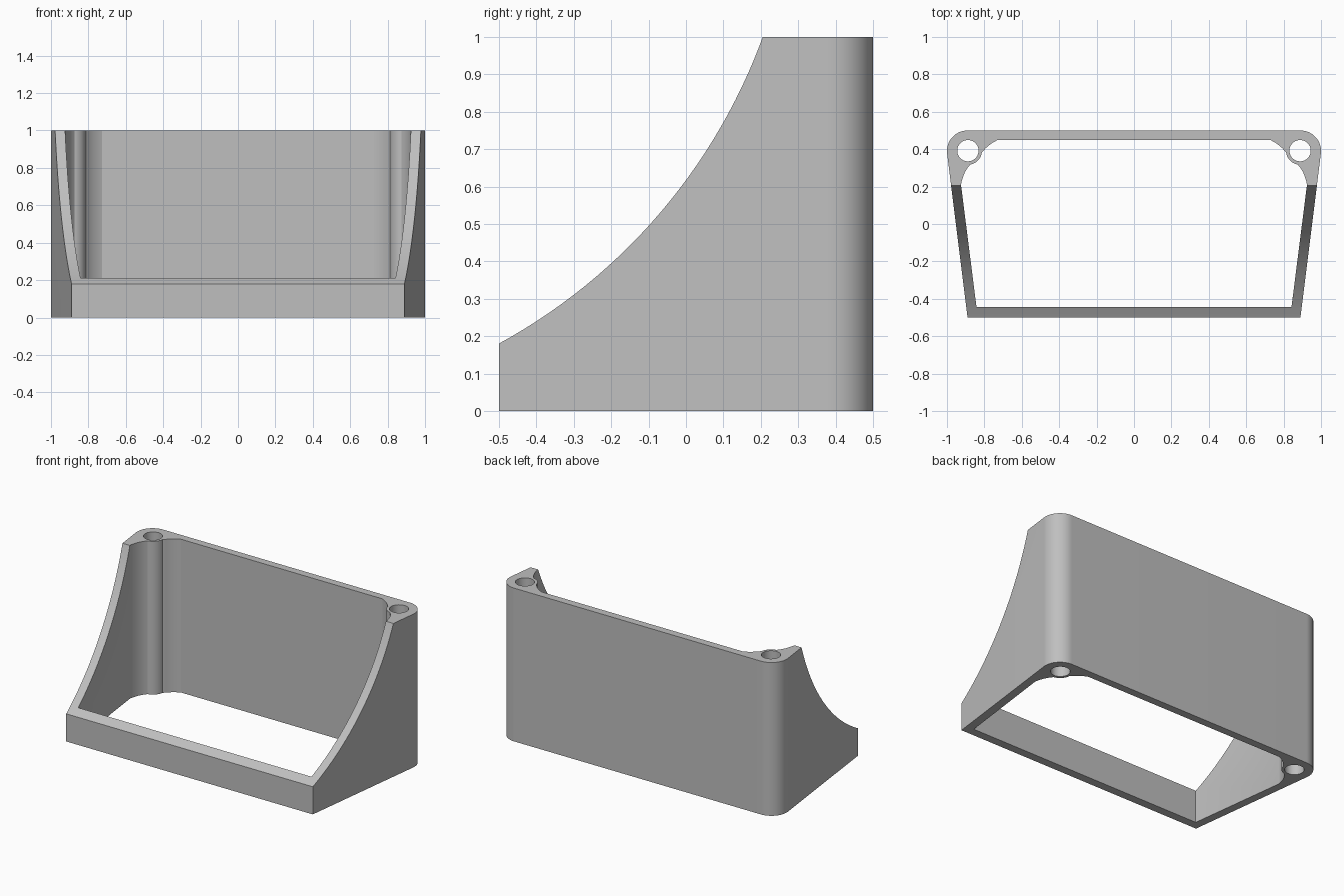
import bpy, bmesh, math

cube = bpy.data.objects.get("Cube")
if cube:
    bpy.data.objects.remove(cube, do_unlink=True)

HOLE = (0.888, 0.392)        # screw hole centre, mirrored in x


def arc(centre, radius, start, end, steps):
    """Points on a circular arc, angles in degrees."""
    pts = []
    for i in range(steps + 1):
        a = math.radians(start + (end - start) * i / steps)
        pts.append((centre[0] + radius * math.cos(a), centre[1] + radius * math.sin(a)))
    return pts


def bend(p, c, q, steps=8):
    """Points on a quadratic curve from p to q, pulled toward c."""
    pts = []
    for i in range(steps + 1):
        t = i / steps
        pts.append(tuple((1 - t) ** 2 * p[k] + 2 * t * (1 - t) * c[k] + t * t * q[k]
                         for k in (0, 1)))
    return pts


def mirrored(half):
    """Close a right-hand half outline with its mirror image."""
    return half + [(-x, y) for x, y in reversed(half)]


def prism(name, outline, low, high, place=lambda u, v, w: (u, v, w)):
    """Extrude an outline from low to high."""
    bm = bmesh.new()
    face = bm.faces.new([bm.verts.new(place(u, v, low)) for u, v in outline])
    top = bmesh.ops.extrude_face_region(bm, geom=[face])["geom"]
    shift = [b - a for a, b in zip(place(0, 0, low), place(0, 0, high))]
    bmesh.ops.translate(bm, vec=shift,
                        verts=[g for g in top if isinstance(g, bmesh.types.BMVert)])
    bmesh.ops.recalc_face_normals(bm, faces=bm.faces)
    mesh = bpy.data.meshes.new(name)
    bm.to_mesh(mesh)
    bm.free()
    obj = bpy.data.objects.new(name, mesh)
    bpy.context.collection.objects.link(obj)
    return obj


def cut(body, cutter):
    """Subtract the cutter and remove it."""
    mod = body.modifiers.new("cut", "BOOLEAN")
    mod.operation = "DIFFERENCE"
    mod.solver = "EXACT"
    mod.object = cutter
    bpy.context.view_layer.objects.active = body
    bpy.ops.object.modifier_apply(modifier=mod.name)
    bpy.data.objects.remove(cutter, do_unlink=True)


# Tapered outer shell with rounded back corners
outer = [(0.89, -0.5)] + arc((0.89, 0.39), 0.11, -7, 90, 24)
frame = prism("open_frame", mirrored(outer), 0, 1)

# Inner opening, wrapping around the two screw bosses
inner = [(0.842, -0.445)]
inner += bend((0.925, 0.21), (0.912, 0.28), (0.875, 0.318))
inner += arc(HOLE, 0.075, 254, 186, 12)
inner += bend((0.808, 0.388), (0.778, 0.426), (0.727, 0.45))
cut(frame, prism("opening_cutter", mirrored(inner), -0.1, 1.1))

# Screw holes
for side in (-1, 1):
    circle = arc((side * HOLE[0], HOLE[1]), 0.057, 0, 360, 40)[:-1]
    cut(frame, prism("hole_cutter", circle, -0.1, 1.1))

# Large sweeping scoop across the front and sides
scoop = arc((-1.234, 1.525), 1.532, 0, 360, 240)[:-1]
cut(frame, prism("scoop_cutter", scoop, -1.2, 1.2, lambda u, v, w: (w, u, v)))

# Plain grey finish
grey = bpy.data.materials.new("light_grey")
colour = (0.52, 0.52, 0.52, 1)
grey.use_nodes = True
grey.diffuse_color = colour
grey.node_tree.nodes["Principled BSDF"].inputs["Base Color"].default_value = colour
frame.data.materials.clear()
frame.data.materials.append(grey)

bpy.ops.object.select_all(action="DESELECT")
frame.select_set(True)
bpy.context.view_layer.objects.active = frame
bpy.ops.object.shade_smooth_by_angle(angle=math.radians(25))
